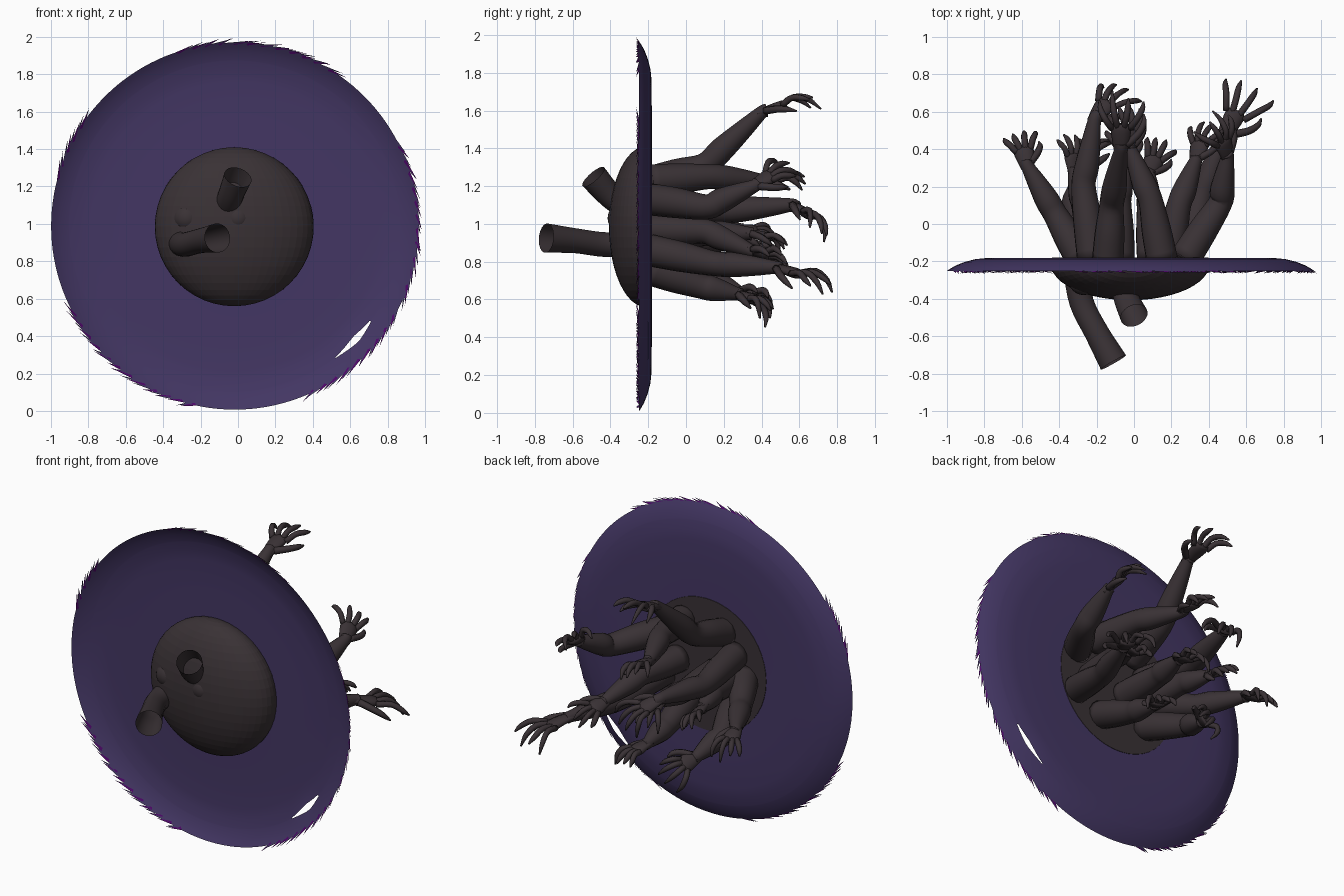
import bpy, bmesh, math, random
from mathutils import Vector, Matrix

if "Cube" in bpy.data.objects:
    bpy.data.objects.remove(bpy.data.objects["Cube"])

random.seed(4)
CX, CZ = -0.018, 0.988          # centre of the disc


def material(name, rgb):
    m = bpy.data.materials.new(name)
    m.diffuse_color = (*rgb, 1)
    m.use_nodes = True
    m.node_tree.nodes["Principled BSDF"].inputs["Base Color"].default_value = m.diffuse_color
    return m


SKIN = material("charcoal skin", (0.041, 0.031, 0.035))
PURPLE = material("deep purple", (0.056, 0.037, 0.125))
MAGENTA = material("dark magenta", (0.075, 0.002, 0.14))


def finish(bm, name, mat, smooth=True):
    bmesh.ops.recalc_face_normals(bm, faces=bm.faces)
    me = bpy.data.meshes.new(name)
    bm.to_mesh(me)
    bm.free()
    me.materials.append(mat)
    for p in me.polygons:
        p.use_smooth = smooth
    ob = bpy.data.objects.new(name, me)
    bpy.context.collection.objects.link(ob)
    return ob


def spline(keys, steps=4):
    """Smooth path through (point, radius) keys."""
    pts = [Vector((*p, r)) for p, r in keys]
    pts = [2 * pts[0] - pts[1]] + pts + [2 * pts[-1] - pts[-2]]
    out = []
    for i in range(1, len(pts) - 2):
        a, b, c, d = pts[i - 1:i + 3]
        for s in range(steps):
            t = s / steps
            out.append(0.5 * (2 * b + (c - a) * t + (2 * a - 5 * b + 4 * c - d) * t * t
                              + (3 * b - a - 3 * c + d) * t ** 3))
    return out + [pts[-2]]


def tube(bm, keys, sides=10, normal=(0, 0, 1), flat=1.0, steps=4, cap=True):
    """Round or flattened tube; flat squashes it along normal."""
    path = spline(keys, steps)
    rings = []
    for i, p in enumerate(path):
        t = (path[min(i + 1, len(path) - 1)] - path[max(i - 1, 0)]).xyz.normalized()
        n = Vector(normal)
        n = (n - t * n.dot(t)).normalized()
        s = t.cross(n)
        rings.append([bm.verts.new(p.xyz + p.w * (math.cos(a) * s + flat * math.sin(a) * n))
                      for a in (math.tau * k / sides for k in range(sides))])
    for r, q in zip(rings, rings[1:]):
        for k in range(sides):
            j = (k + 1) % sides
            bm.faces.new((r[k], r[j], q[j], q[k]))
    if cap:
        bm.faces.new(rings[0])
        bm.faces.new(rings[-1])


def hand(bm, wrist, tip, down):
    """Palm, four clawed fingers and a thumb, ending near tip."""
    f = tip - wrist
    L = f.length
    f.normalize()
    n = Vector(down)
    n = (n - f * n.dot(f)).normalized()
    s = f.cross(n)

    def at(a, b, c):
        return wrist + L * (a * f + b * s + c * n)

    tube(bm, [(at(-.08, 0, 0), .034), (at(.15, 0, 0), .046), (at(.38, 0, .02), .054),
              (at(.48, 0, .03), .044)], 10, n, .5, 3)
    for k in range(4):
        u = k - 1.5
        ln = (.52, .62, .60, .48)[k] * random.uniform(.9, 1.08)
        curl = random.uniform(.08, .42)
        b = u * .11
        spread = u * random.uniform(.12, .24)
        tube(bm, [(at(.40, b, .02), .018), (at(.46 + ln * .3, b + spread * .5, -.04), .0175),
                  (at(.46 + ln * .65, b + spread * .9, curl * .3), .0155),
                  (at(.46 + ln * .88, b + spread, curl), .005)], 6, n, 1, 3)
    tube(bm, [(at(.08, -.10, 0), .022), (at(.28, -.32, .05), .020),
              (at(.46, -.42, .13), .016), (at(.60, -.42, .22), .005)], 6, n, 1, 3)


# Reaching arms behind the disc: shoulder (x, z), elbow, wrist, fingertip, palm lean
arms = [
    ((-.14, 1.22), (-.12, .10, 1.31), (-.07, .40, 1.59), (-.07, .67, 1.70), 0),
    ((.27, 1.13), (.46, .11, 1.09), (.50, .36, 1.20), (.45, .55, 1.33), -.7),
    ((.28, .86), (.36, .15, .79), (.48, .47, .77), (.63, .75, .71), 0),
    ((-.22, 1.10), (-.27, .20, 1.07), (-.21, .56, 1.10), (-.07, .76, 1.00), .4),
    ((.15, 1.23), (.09, .12, 1.25), (-.02, .40, 1.23), (-.04, .62, 1.27), -.3),
    ((-.28, .97), (-.42, .05, .91), (-.57, .31, .91), (-.62, .51, .85), 0),
    ((-.22, .80), (-.32, .10, .72), (-.27, .28, .64), (-.20, .48, .58), 1),
    ((.10, .76), (.08, .08, .67), (.08, .27, .63), (.15, .46, .58), 0),
    ((.18, .97), (.24, .10, .96), (.33, .34, .86), (.38, .55, .81), .5),
    ((-.08, .95), (-.08, .12, .95), (-.05, .33, .95), (-.06, .54, .92), 0),
    ((-.20, .95), (-.27, .10, .98), (-.32, .28, .97), (-.33, .48, .95), -.6),
]
for i, ((x, z), e, w, t, lean) in enumerate(arms):
    a, e, w, t = map(Vector, ((x, -.19, z), e, w, t))
    bm = bmesh.new()
    tube(bm, [(a, .085), (a.lerp(e, .5), .080), (e, .066), (e.lerp(w, .3), .066),
              (e.lerp(w, .7), .050), (w, .035), (w.lerp(t, .1), .036)], 14, (.3, .1, 1))
    hand(bm, w, t, (lean, .1, -1))
    finish(bm, f"reaching_arm_{i + 1}", SKIN)

# Hollow severed stumps on the front of the dome
stumps = [
    [((-.06, -.30, 1.08), .070), ((-.04, -.40, 1.15), .068), ((.0, -.49, 1.25), .076)],
    [((-.31, -.24, .90), .070), ((-.28, -.42, .89), .066), ((-.20, -.58, .91), .066),
     ((-.11, -.74, .925), .078)],
]
for i, keys in enumerate(stumps):
    bm = bmesh.new()
    tube(bm, keys, 20, (.1, .2, 1), cap=False)
    finish(bm, f"front_stump_{i + 1}", SKIN)

# Two shallow lumps just breaking the dome surface
for i, c in enumerate(((-.27, -.30, 1.03), (0, -.335, 1.03))):
    bm = bmesh.new()
    bmesh.ops.create_uvsphere(bm, u_segments=24, v_segments=12, radius=.08,
                              matrix=Matrix.Translation(c))
    finish(bm, f"dome_lump_{i + 1}", SKIN)

# Dome: front part of a squashed sphere, closed at the back
bm = bmesh.new()
bmesh.ops.create_uvsphere(bm, u_segments=48, v_segments=24, radius=.425)
geom = bm.verts[:] + bm.edges[:] + bm.faces[:]
bmesh.ops.bisect_plane(bm, geom=geom, plane_co=(0, .07, 0), plane_no=(0, 1, 0),
                       clear_outer=True, dist=1e-4)
bmesh.ops.holes_fill(bm, edges=[e for e in bm.edges if e.is_boundary])
bmesh.ops.transform(bm, verts=bm.verts,
                    matrix=Matrix.Translation((-.02, -.212, .985)) @ Matrix.Diagonal((1, .46, 1, 1)))
finish(bm, "dome", SKIN, smooth=False)

# Dish: thin sheet curling forward at the rim, with a torn slit
N = 144
SLIT = math.radians(-43)


def slit_width(a):
    d = abs((a - SLIT + math.pi) % math.tau - math.pi)
    return .001 + .018 * max(0, 1 - d / .16)


profile = [(.38, -.182), (.60, -.181), (.77, -.182), (.83, -.188), (.885, -.202),
           (.887, -.203), (.935, -.222), (.96, -.236), (.981, -.250)]
bm = bmesh.new()
rings = []
for i, (r, y) in enumerate(profile):
    ring = []
    for k in range(N):
        a = math.tau * k / N
        rr = r + {4: -1, 5: 1}.get(i, 0) * slit_width(a)
        ring.append(bm.verts.new((CX + rr * math.cos(a), y, CZ + rr * math.sin(a))))
    rings.append(ring)
for i, (p, q) in enumerate(zip(rings, rings[1:])):
    for k in range(N):
        mid = math.tau * (k + .5) / N
        if i == 4 and slit_width(mid) > .0015:
            continue
        j = (k + 1) % N
        bm.faces.new((p[k], p[j], q[j], q[k]))
finish(bm, "dish", PURPLE)

# Rim spikes: thin blades sweeping clockwise in clusters
bm = bmesh.new()
for start, end in ((60, 112), (-20, 32), (-64, -24), (-150, -98), (146, 170)):
    for k in range(int((end - start) / 2.2)):
        a = math.radians(start + 2.2 * k + random.uniform(-.5, .5))
        ln = random.uniform(.08, .13)
        corners = [(.981, a, -.250), (.968, a - .015, -.242),
                   (random.uniform(.994, 1.008), a - ln, -.264)]
        vs = [bm.verts.new((CX + r * math.cos(b), y, CZ + r * math.sin(b)))
              for r, b, y in corners]
        bm.faces.new(vs)
spikes = finish(bm, "rim_spikes", MAGENTA, smooth=False)
spikes.data.materials.append(PURPLE)
for p in spikes.data.polygons:
    p.material_index = p.index % 2
